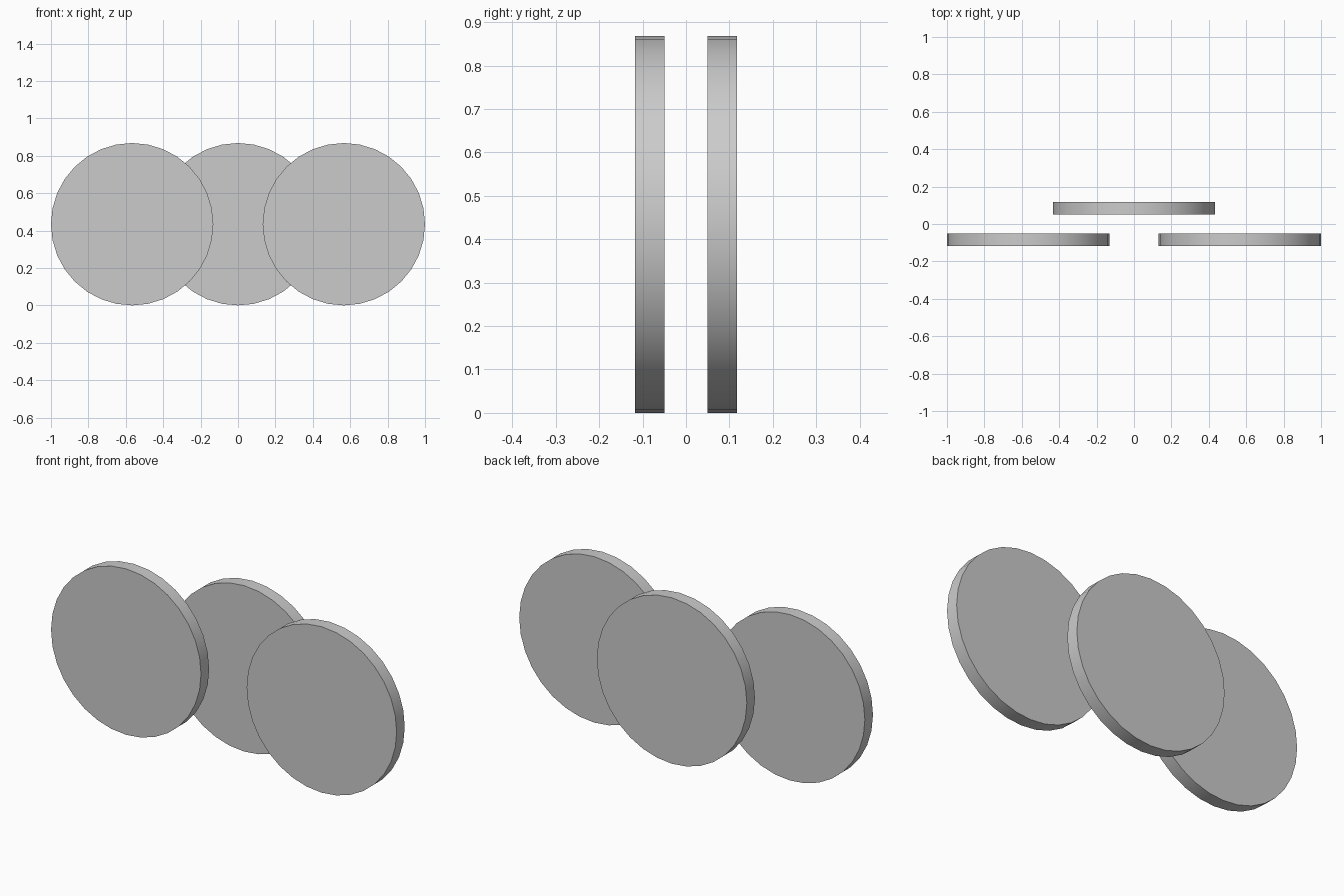
import bpy
from math import pi

if "Cube" in bpy.data.objects:
    bpy.data.objects.remove(bpy.data.objects["Cube"])

RADIUS = 0.434
THICKNESS = 0.067
OFFSET_Y = 0.0835


def disc(name, x, y):
    # Upright round plate facing front and back
    bpy.ops.mesh.primitive_cylinder_add(
        vertices=32, radius=RADIUS, depth=THICKNESS,
        location=(x, y, RADIUS), rotation=(pi / 2, 0, 0))
    obj = bpy.context.object
    obj.name = name
    bpy.ops.object.shade_smooth_by_angle()
    return obj


# Two front discs, mirrored left and right
for side, sign in (("left", -1), ("right", 1)):
    disc(f"front_disc_{side}", sign * (1 - RADIUS), -OFFSET_Y)

# Single disc behind, overlapping both
disc("back_disc", 0, OFFSET_Y)
